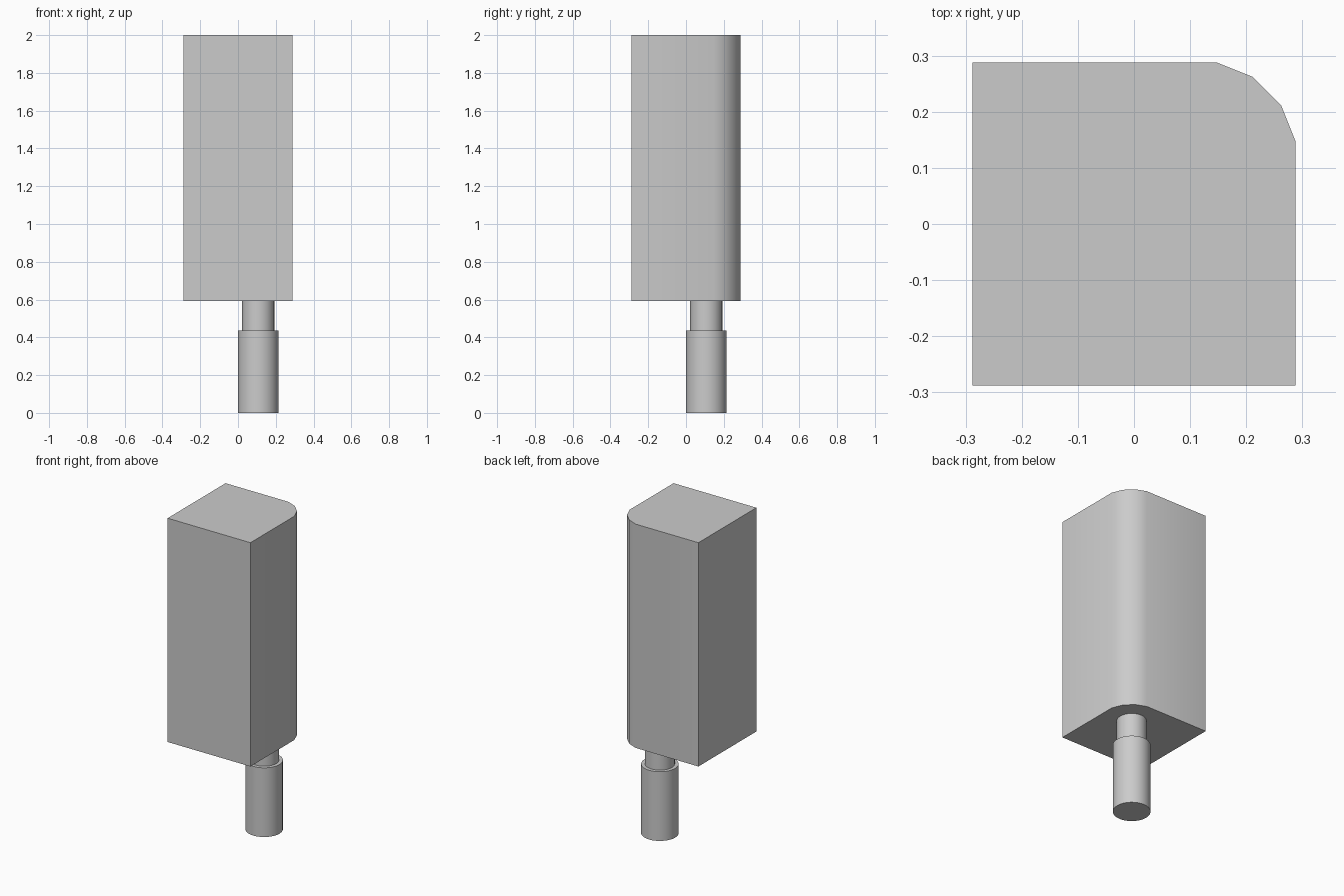
import bpy
import bmesh
import math

cube = bpy.data.objects.get("Cube")
if cube:
    bpy.data.objects.remove(cube, do_unlink=True)

grey = bpy.data.materials.new("light_grey")
grey.use_nodes = True
colour = (0.6, 0.6, 0.6, 1)
grey.diffuse_color = colour
grey.node_tree.nodes["Principled BSDF"].inputs["Base Color"].default_value = colour


def prism(name, outline, z0, z1):
    """Extrude a flat outline upwards into a closed solid."""
    bm = bmesh.new()
    base = bm.faces.new([bm.verts.new((x, y, z0)) for x, y in outline])
    top = bmesh.ops.extrude_face_region(bm, geom=[base], use_keep_orig=True)["geom"]
    for v in top:
        if isinstance(v, bmesh.types.BMVert):
            v.co.z = z1
    bmesh.ops.recalc_face_normals(bm, faces=bm.faces)
    mesh = bpy.data.meshes.new(name)
    bm.to_mesh(mesh)
    bm.free()
    mesh.materials.append(grey)
    obj = bpy.data.objects.new(name, mesh)
    bpy.context.collection.objects.link(obj)
    bpy.ops.object.select_all(action='DESELECT')
    obj.select_set(True)
    bpy.context.view_layer.objects.active = obj
    bpy.ops.object.shade_smooth_by_angle(angle=math.radians(50))
    return obj


def circle(centre, radius, sides=32):
    steps = [2 * math.pi * i / sides for i in range(sides)]
    return [(centre + radius * math.cos(a), centre + radius * math.sin(a)) for a in steps]


# Square body with one rounded back corner
H = 0.288
corner = [(H, 0.147), (0.262, 0.212), (0.212, 0.262), (0.147, H)]
prism("body", [(-H, -H), (H, -H)] + corner + [(-H, H)], 0.593, 2.0)

# Stepped peg below the rounded corner
C = 0.107
prism("peg_neck", circle(C, 0.085), 0.435, 0.593)
prism("peg_foot", circle(C, 0.107), 0.0, 0.435)
